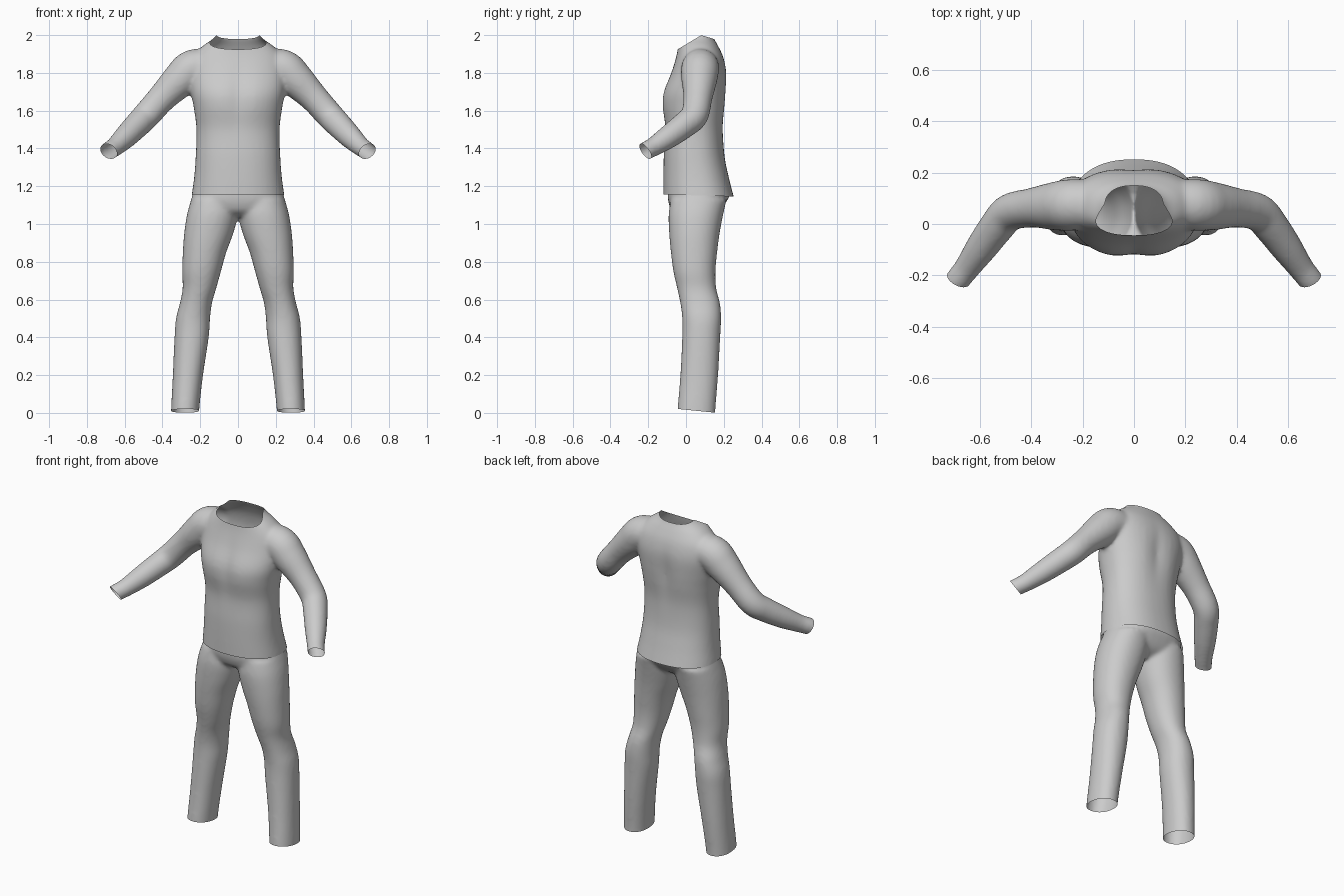
import bpy, bmesh, math
from mathutils import Vector

cube = bpy.data.objects.get("Cube")
if cube:
    bpy.data.objects.remove(cube, do_unlink=True)

cloth = bpy.data.materials.new("light grey cloth")
cloth.use_nodes = True
GREY = (0.6, 0.6, 0.6, 1)
cloth.diffuse_color = GREY
cloth.node_tree.nodes["Principled BSDF"].inputs["Base Color"].default_value = GREY

SIDES = 40


def spline(rows, steps=5):
    """Catmull-Rom interpolation through rows of numbers."""
    rows = [rows[0]] + rows + [rows[-1]]
    out = []
    for a, b, c, d in zip(rows, rows[1:], rows[2:], rows[3:]):
        for i in range(steps):
            t = i / steps
            out.append([0.5 * (2 * q + (r - p) * t + (2 * p - 5 * q + 4 * r - s) * t * t
                               + (3 * q - p - 3 * r + s) * t ** 3)
                        for p, q, r, s in zip(a, b, c, d)])
    return out + [list(rows[-1])]


def loft(bm, rings):
    """Skin closed rings into a capped solid."""
    loops = [[bm.verts.new(p) for p in ring] for ring in rings]
    faces = [bm.faces.new(loops[0]), bm.faces.new(loops[-1])]
    for a, b in zip(loops, loops[1:]):
        for i in range(SIDES):
            j = (i + 1) % SIDES
            faces.append(bm.faces.new((a[i], a[j], b[j], b[i])))
    bmesh.ops.recalc_face_normals(bm, faces=faces)


def level_rings(rows, side=1, power=2.0, crease=0.0):
    """Flat rings from rows of height, x range and y range."""
    rings = []
    for z, x0, x1, y0, y1 in spline(rows):
        cx, cy, rx, ry = (x0 + x1) / 2, (y0 + y1) / 2, (x1 - x0) / 2, (y1 - y0) / 2
        ring = []
        for i in range(SIDES):
            a = math.tau * i / SIDES
            c, s = math.cos(a), math.sin(a)
            x = rx * math.copysign(abs(c) ** (2 / power), c)
            y = ry * math.copysign(abs(s) ** (2 / power), s)
            # shallow furrow down the middle of chest and back
            y *= 1 - crease * math.exp(-(x / 0.05) ** 2) * math.exp(-((z - 1.68) / 0.15) ** 2)
            ring.append(Vector((side * (cx + x), cy + y, z)))
        rings.append(ring)
    return rings


def tube_rings(rows, side):
    """Round rings following a path of x, y, z, radius."""
    pts = spline(rows)
    rings = []
    for i, p in enumerate(pts):
        axis = Vector(pts[min(i + 1, len(pts) - 1)][:3]) - Vector(pts[max(i - 1, 0)][:3])
        u = axis.cross(Vector((0, 1, 0))).normalized()
        v = axis.cross(u).normalized()
        ring = []
        for k in range(SIDES):
            a = math.tau * k / SIDES
            q = Vector(p[:3]) + p[3] * (u * math.cos(a) + v * math.sin(a))
            ring.append(Vector((side * q.x, q.y, q.z)))
        rings.append(ring)
    return rings


def garment(name, bm, cuts, smoothing):
    """Fuse the solids, soften the joins and trim the openings."""
    mesh = bpy.data.meshes.new(name)
    bm.to_mesh(mesh)
    bm.free()
    obj = bpy.data.objects.new(name, mesh)
    bpy.context.collection.objects.link(obj)
    remesh = obj.modifiers.new("fuse", 'REMESH')
    remesh.mode = 'VOXEL'
    remesh.voxel_size = 0.01
    soft = obj.modifiers.new("soften", 'SMOOTH')
    soft.factor = 0.5
    soft.iterations = smoothing
    graph = bpy.context.evaluated_depsgraph_get()
    fused = bpy.data.meshes.new_from_object(obj.evaluated_get(graph))
    obj.modifiers.clear()
    obj.data = fused
    bm = bmesh.new()
    bm.from_mesh(fused)
    for co, normal in cuts:
        bmesh.ops.bisect_plane(bm, geom=bm.verts[:] + bm.edges[:] + bm.faces[:],
                               plane_co=co, plane_no=normal, clear_outer=True)
    for f in bm.faces:
        f.smooth = True
        f.material_index = 0
    bm.to_mesh(fused)
    bm.free()
    fused.materials.clear()
    fused.materials.append(cloth)
    return obj


# Shirt: body with neck, plus two sleeves
body = [(z, -w, w, y0, y1) for z, w, y0, y1 in [
    (1.08, .255, -.12, .27), (1.155, .245, -.12, .25), (1.25, .232, -.12, .226),
    (1.36, .224, -.118, .204), (1.5, .22, -.112, .197), (1.62, .235, -.13, .21),
    (1.7, .25, -.124, .216), (1.8, .26, -.082, .217), (1.88, .245, -.055, .2),
    (1.94, .19, -.042, .172), (1.985, .128, -.036, .147), (2.03, .105, -.034, .14),
    (2.1, .1, -.034, .14)]]
sleeve = [(.12, .08, 1.83, .09), (.235, .075, 1.825, .1), (.305, .07, 1.765, .095),
          (.4, .063, 1.67, .077), (.485, .045, 1.575, .073), (.535, -.01, 1.523, .069),
          (.595, -.092, 1.462, .062), (.65, -.17, 1.41, .051), (.685, -.215, 1.385, .049),
          (.76, -.315, 1.32, .049)]
bm = bmesh.new()
loft(bm, level_rings(body, power=2.3, crease=0.09))
for side in (1, -1):
    loft(bm, tube_rings(sleeve, side))
shirt_cuts = [((0, 0, 1.153), (0, -.03, -1)),
              ((0, -.035, 1.93), (0, -.6, 1)),
              ((0, .08, 2.0), (0, .3, 1))]
shirt_cuts += [((s * .685, -.215, 1.385), (s * .4, -.75, -.55)) for s in (1, -1)]
garment("shirt", bm, shirt_cuts, 12)

# Trousers: hips plus two legs
hips = [(z, -w, w, y0, y1) for z, w, y0, y1 in [
    (1.25, .225, -.095, .235), (1.17, .236, -.097, .238), (1.12, .25, -.094, .215),
    (1.07, .245, -.075, .175), (1.04, .2, -.035, .12)]]
leg = [(1.13, .0, .248, -.08, .215), (1.05, .0, .27, -.092, .197),
       (.95, .025, .285, -.089, .178), (.85, .062, .292, -.08, .165),
       (.75, .09, .296, -.067, .156), (.66, .115, .293, -.047, .16),
       (.58, .138, .308, -.03, .18), (.5, .148, .328, -.02, .186),
       (.4, .155, .336, -.02, .181), (.2, .185, .345, -.03, .17),
       (.02, .205, .354, -.045, .156), (-.08, .21, .356, -.05, .154)]
bm = bmesh.new()
loft(bm, level_rings(hips, power=2.3))
for side in (1, -1):
    loft(bm, level_rings(leg, side, power=2.15))
garment("trousers", bm, [((0, 0, 1.175), (0, 0, 1)),
                         ((0, .155, .001), (0, -.1, -1))], 10)
